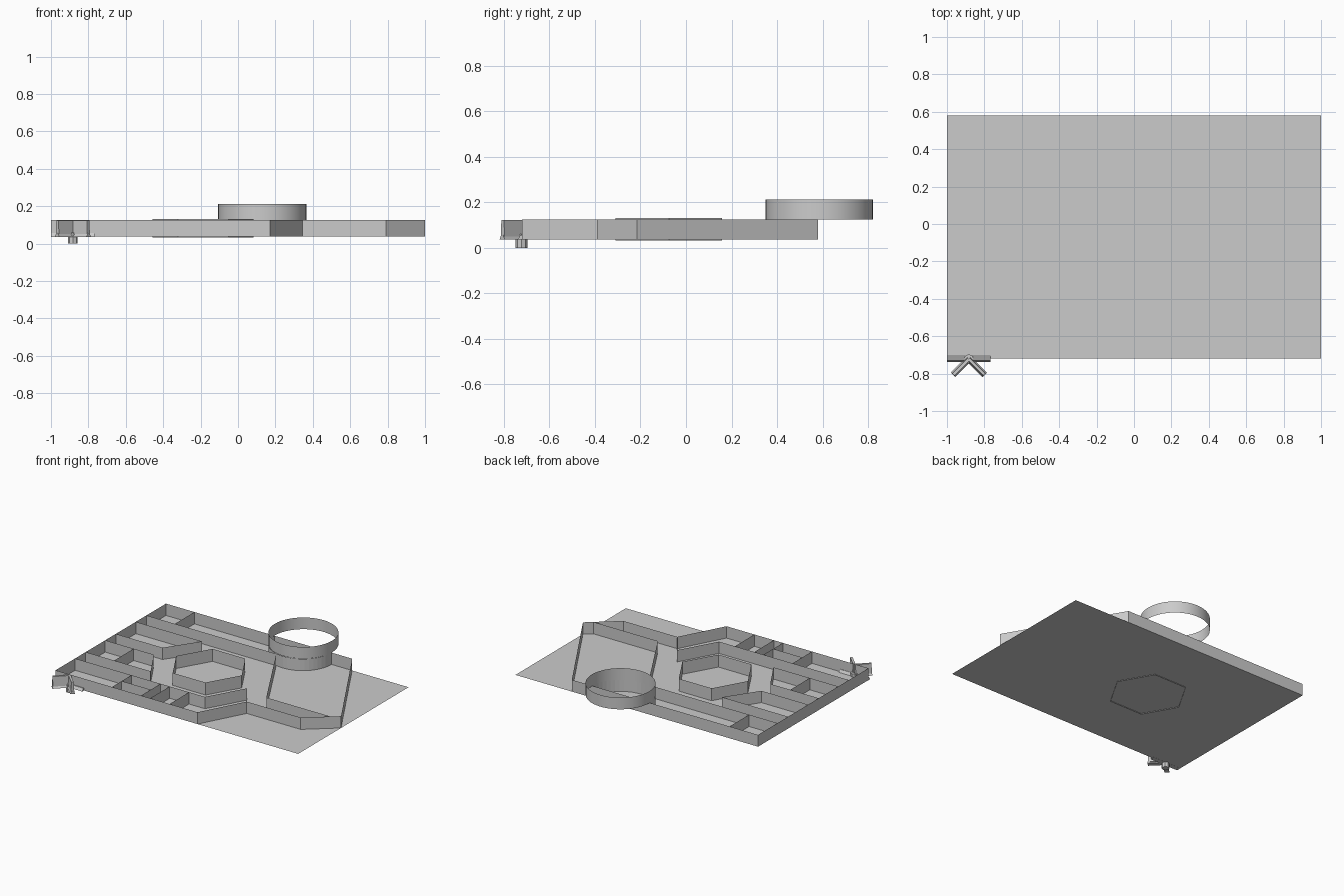
import bpy, bmesh, math
from mathutils import Matrix

if "Cube" in bpy.data.objects:
    bpy.data.objects.remove(bpy.data.objects["Cube"])

Z0, Z1 = 0.037, 0.125   # floor level and wall top


def finish(name, bm, smooth=False):
    me = bpy.data.meshes.new(name)
    bm.to_mesh(me)
    bm.free()
    ob = bpy.data.objects.new(name, me)
    bpy.context.collection.objects.link(ob)
    for p in me.polygons:
        p.use_smooth = smooth
    return ob


def wall(name, pts, z0=Z0, z1=Z1, closed=False, smooth=False):
    """Thin vertical sheet following a plan-view path."""
    bm = bmesh.new()
    lo = [bm.verts.new((x, y, z0)) for x, y in pts]
    hi = [bm.verts.new((x, y, z1)) for x, y in pts]
    n = len(pts)
    for i in range(n if closed else n - 1):
        j = (i + 1) % n
        bm.faces.new((lo[i], lo[j], hi[j], hi[i]))
    return finish(name, bm, smooth)


def arc(cx, cy, r, a0, a1, n, full=False):
    d = math.radians(a1 - a0) / n
    return [(cx + r * math.cos(math.radians(a0) + i * d),
             cy + r * math.sin(math.radians(a0) + i * d))
            for i in range(n if full else n + 1)]


def arm(name, angle, length, profile):
    """Prism of a (side, height) profile swept outward from the marker centre."""
    bm = bmesh.new()
    a = [bm.verts.new((0, s, z)) for s, z in profile]
    b = [bm.verts.new((length, s, z)) for s, z in profile]
    n = len(profile)
    bm.faces.new(a)
    bm.faces.new(b[::-1])
    for i in range(n):
        j = (i + 1) % n
        bm.faces.new((a[j], a[i], b[i], b[j]))
    bmesh.ops.recalc_face_normals(bm, faces=bm.faces)
    bm.transform(Matrix.Translation((MX, MY, 0)) @ Matrix.Rotation(math.radians(angle), 4, 'Z'))
    return finish(name, bm)


# Floor sheet
bm = bmesh.new()
bm.faces.new([bm.verts.new((x, y, Z0)) for x, y in
              ((-1, -0.72), (1, -0.72), (1, 0.58), (-1, 0.58))])
finish("floor", bm)

# Outer walls
wall("outer_wall", [(0.17, -0.72), (-1, -0.72), (-1, 0.58), (0.535, 0.58),
                    (1, -0.215), (0.79, -0.39), (0.345, -0.39), (0.17, -0.72)])

# Corridor and room walls
wall("north_corridor_wall", [(-1, 0.35), (0.07, 0.35), (0.415, -0.26), (0.945, -0.26)])
wall("south_corridor_wall", [(-1, -0.49), (0.07, -0.49), (0.225, -0.215), (0.345, -0.39)])
wall("west_room_wall", [(-1, 0.225), (-0.455, 0.225), (-0.615, -0.01), (-1, -0.01)])
wall("southwest_room_wall", [(-1, -0.135), (-0.6, -0.135), (-0.465, -0.365), (-1, -0.365)])

# Room dividers
wall("north_divider", [(-0.765, 0.35), (-0.765, 0.58)])
wall("west_divider", [(-0.765, -0.365), (-0.765, -0.135)])
for i, x in enumerate((-0.535, -0.295, -0.22, -0.06)):
    wall(f"south_divider_{i + 1}", [(x, -0.72), (x, -0.49)])
wall("south_cross_divider", [(-0.535, -0.605), (-0.295, -0.605)])

# Hexagonal central room
wall("hexagon_room", arc(-0.187, -0.075, 0.27, 0, 360, 6, True), 0.032, 0.13, True)

# Round room: half wall on the floor, full ring above
wall("round_room_lower", arc(0.13, 0.58, 0.235, 180, 360, 24))
bpy.context.object
wall("round_room_upper", arc(0.13, 0.585, 0.236, 0, 360, 48, True), Z1, 0.212, True, True)

# Corner marker: post, low wedge bars and two diagonal blades
MX, MY = -0.883, -0.722
bm = bmesh.new()
bmesh.ops.create_cone(bm, cap_ends=True, segments=8, radius1=0.026, radius2=0.026, depth=0.06,
                      matrix=Matrix.Translation((MX, MY, 0.03)))
finish("marker_post", bm)
wedge = [(-0.017, 0.036), (0.017, 0.036), (0.005, 0.056), (-0.005, 0.056)]
blade = [(-0.012, 0.05), (0.012, 0.05), (0.008, 0.122), (-0.008, 0.122)]
for i, a in enumerate((0, 180)):
    arm(f"marker_bar_{i + 1}", a, 0.117, wedge)
for i, a in enumerate((-45, -135)):
    arm(f"marker_foot_{i + 1}", a, 0.12, wedge)
    arm(f"marker_blade_{i + 1}", a, 0.117, blade)
